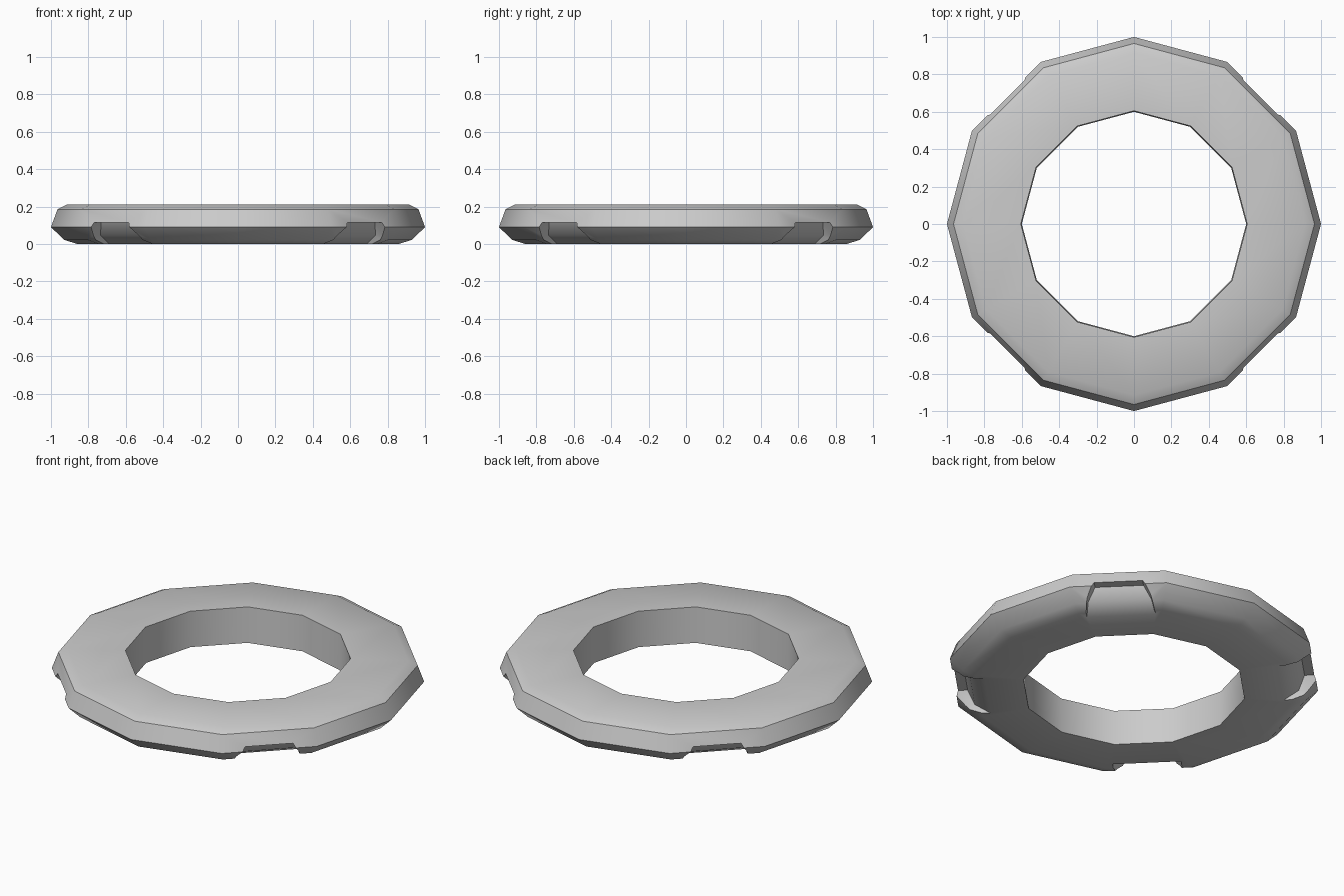
import bpy, bmesh, math
from mathutils import Matrix

if "Cube" in bpy.data.objects:
    bpy.data.objects.remove(bpy.data.objects["Cube"], do_unlink=True)

SIDES = 12

grey = bpy.data.materials.new("light grey")
grey.use_nodes = True
colour = (0.6, 0.6, 0.6, 1)
grey.diffuse_color = colour
grey.node_tree.nodes["Principled BSDF"].inputs["Base Color"].default_value = colour


def make_object(name, bm):
    bmesh.ops.recalc_face_normals(bm, faces=bm.faces)
    mesh = bpy.data.meshes.new(name)
    bm.to_mesh(mesh)
    bm.free()
    mesh.materials.append(grey)
    obj = bpy.data.objects.new(name, mesh)
    bpy.context.collection.objects.link(obj)
    return obj


# Ring: a closed (radius, height) profile swept round twelve sides
profile = [(0.605, 0.21), (0.915, 0.21), (0.965, 0.185), (1.0, 0.09),
           (0.93, 0.022), (0.86, 0.0), (0.6, 0.0)]
bm = bmesh.new()
loops = []
for i in range(SIDES):
    a = math.tau * i / SIDES
    loops.append([bm.verts.new((r * math.cos(a), r * math.sin(a), z)) for r, z in profile])
for i in range(SIDES):
    here, there = loops[i], loops[(i + 1) % SIDES]
    for j in range(len(profile)):
        k = (j + 1) % len(profile)
        bm.faces.new((here[j], there[j], there[k], here[k]))
ring = make_object("ring", bm)

# Finger notches: scoops under the rim on the four diagonals,
# given as (radius, height, half width)
scoop = [(0.70, -0.053, 0.20), (0.87, 0.047, 0.17), (0.905, 0.115, 0.13),
         (1.2, 0.115, 0.13), (1.2, 0.047, 0.17), (1.2, -0.053, 0.20)]
bm = bmesh.new()
for n in range(4):
    turn = Matrix.Rotation(math.radians(45 + 90 * n), 4, "Z")
    left, right = [[bm.verts.new((r, s * w, z)) for r, z, w in scoop] for s in (1, -1)]
    for j in range(len(scoop)):
        k = (j + 1) % len(scoop)
        bm.faces.new((left[j], left[k], right[k], right[j]))
    for side in (left, right):
        bm.faces.new((side[0], side[1], side[4], side[5]))
        bm.faces.new(side[1:5])
    bmesh.ops.transform(bm, matrix=turn, verts=left + right)
cutter = make_object("notch_cutter", bm)
cutter.hide_render = True

cut = ring.modifiers.new("notches", "BOOLEAN")
cut.operation = "DIFFERENCE"
cut.solver = "EXACT"
cut.object = cutter

bpy.ops.object.select_all(action="DESELECT")
ring.select_set(True)
bpy.context.view_layer.objects.active = ring
bpy.ops.object.modifier_apply(modifier=cut.name)
bpy.data.objects.remove(cutter, do_unlink=True)

# Soft shading with crisp rim lines
bpy.ops.object.shade_smooth_by_angle(angle=math.radians(35))
